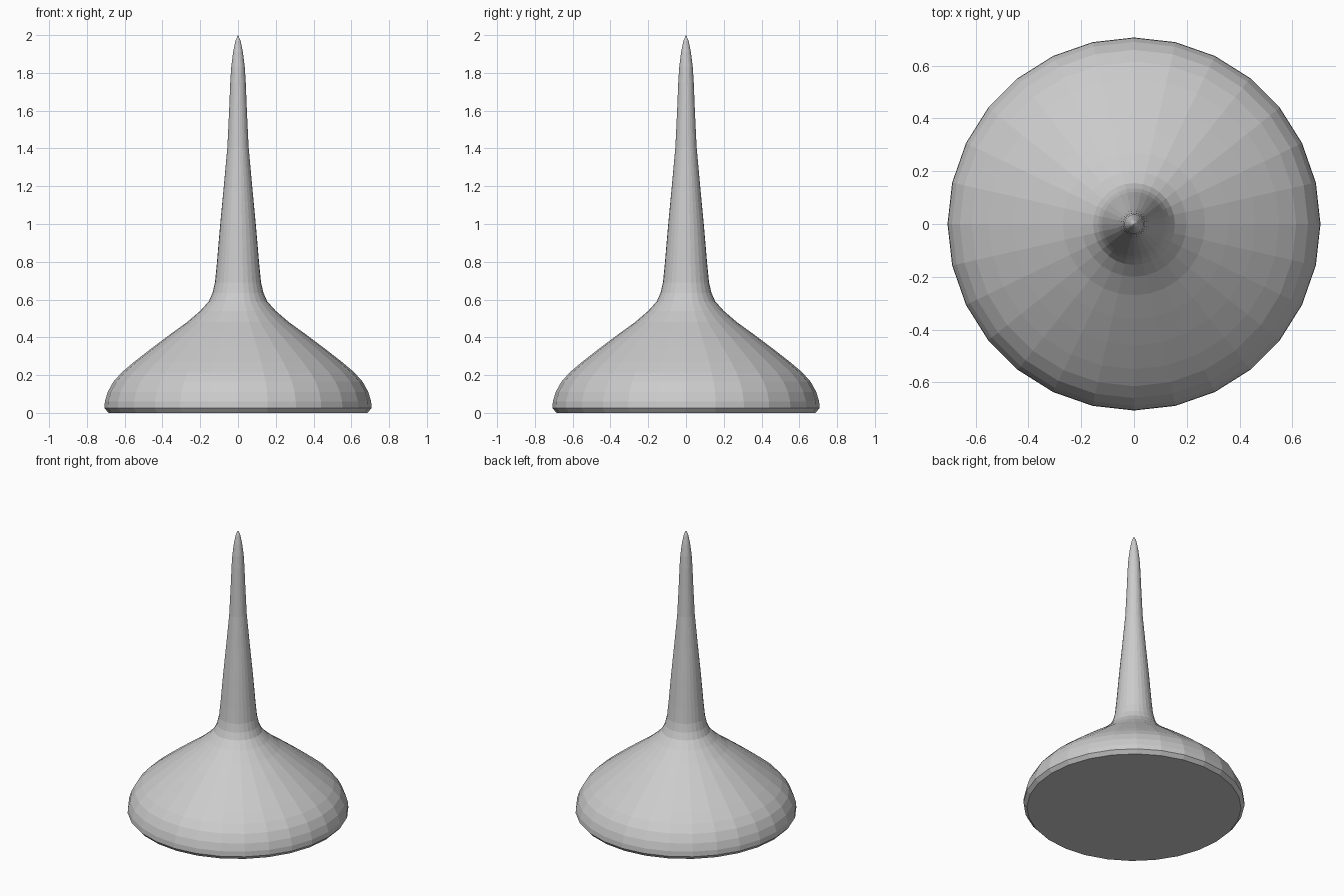
import bpy, bmesh, math

if "Cube" in bpy.data.objects:
    bpy.data.objects.remove(bpy.data.objects["Cube"])

SIDES = 28
# (radius, height) from the rim up to the tip
PROFILE = [(0.685, 0.0), (0.707, 0.025), (0.705, 0.06), (0.69, 0.11), (0.66, 0.165),
           (0.615, 0.215), (0.55, 0.27), (0.46, 0.34), (0.36, 0.415), (0.27, 0.48),
           (0.20, 0.54), (0.155, 0.59), (0.135, 0.635), (0.122, 0.69), (0.112, 0.79),
           (0.095, 0.99), (0.075, 1.2), (0.056, 1.41), (0.047, 1.6), (0.041, 1.75),
           (0.036, 1.83), (0.026, 1.91), (0.014, 1.97)]

grey = bpy.data.materials.new("plain_grey")
grey.diffuse_color = (0.6, 0.6, 0.6, 1)
grey.use_nodes = True
grey.node_tree.nodes["Principled BSDF"].inputs["Base Color"].default_value = grey.diffuse_color

# Spired base: lathed rings, closed underside and pointed tip
bm = bmesh.new()
rings = []
for r, z in PROFILE:
    rings.append([bm.verts.new((r * math.cos(2 * math.pi * i / SIDES),
                                r * math.sin(2 * math.pi * i / SIDES), z))
                  for i in range(SIDES)])
tip = bm.verts.new((0, 0, 2.0))
for i in range(SIDES):
    j = (i + 1) % SIDES
    for a, b in zip(rings, rings[1:]):
        bm.faces.new((a[i], a[j], b[j], b[i]))
    bm.faces.new((rings[-1][i], rings[-1][j], tip))
bm.faces.new(list(reversed(rings[0])))
mesh = bpy.data.meshes.new("spired_base")
bm.to_mesh(mesh)
bm.free()
mesh.materials.append(grey)
obj = bpy.data.objects.new("spired_base", mesh)
bpy.context.collection.objects.link(obj)
